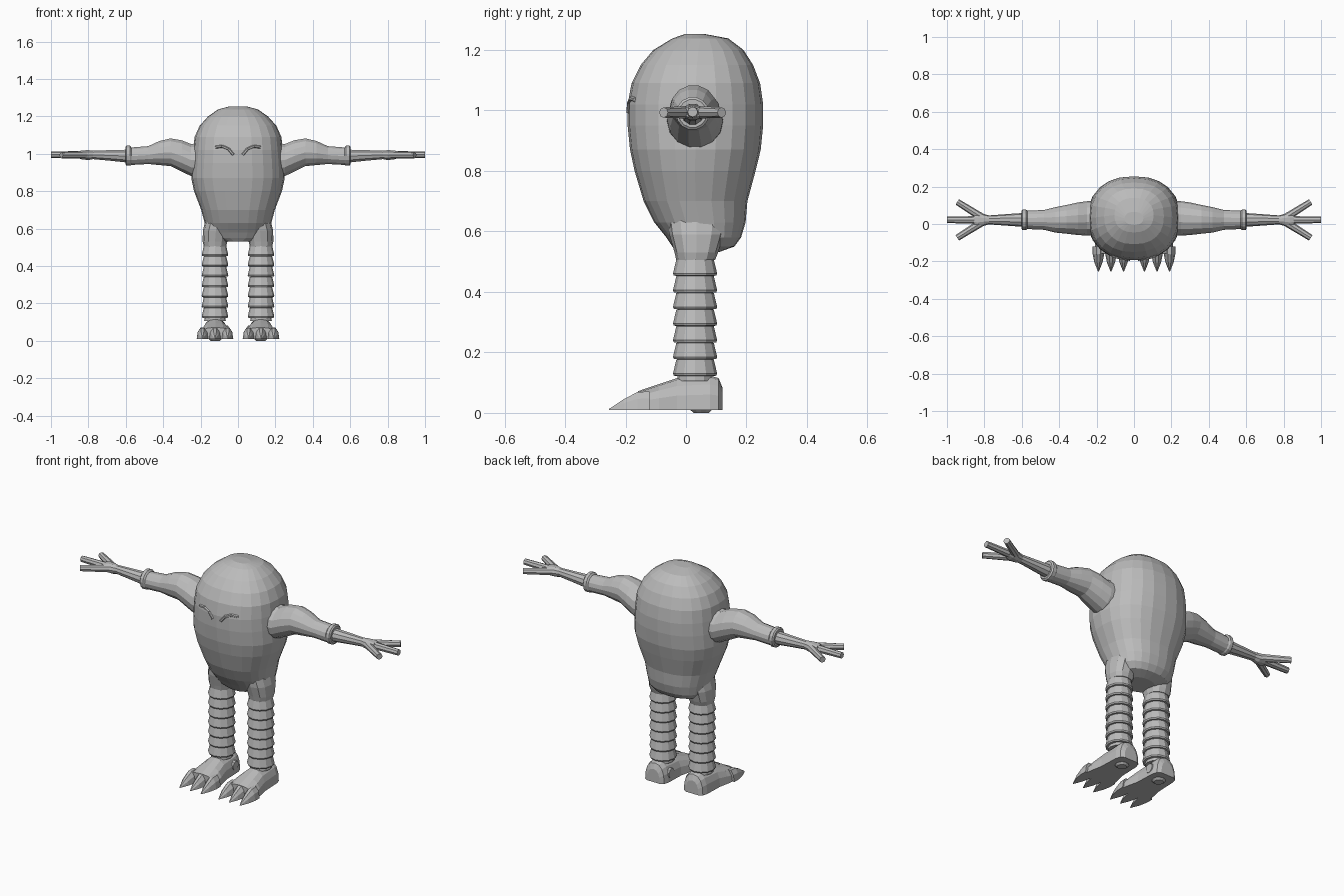
import bpy, bmesh, math
from mathutils import Vector

if "Cube" in bpy.data.objects:
    bpy.data.objects.remove(bpy.data.objects["Cube"])

grey = bpy.data.materials.new("plain grey")
grey.diffuse_color = (0.5, 0.5, 0.5, 1)
grey.use_nodes = True
grey.node_tree.nodes["Principled BSDF"].inputs["Base Color"].default_value = grey.diffuse_color


def spow(v, e):
    return math.copysign(abs(v) ** e, v)


def add_loft(bm, axis, rings, sides=12, n=2.0, floor=None):
    """Skin rings (pos, centre_a, centre_b, radius_a, radius_b) along an axis."""
    loops = []
    for pos, ca, cb, ra, rb in rings:
        loop = []
        for i in range(sides):
            t = 2 * math.pi * i / sides
            a = ca + ra * spow(math.cos(t), 2 / n)
            b = cb + rb * spow(math.sin(t), 2 / n)
            if floor is not None:
                b = max(b, floor)
            co = {'x': (pos, a, b), 'y': (a, pos, b), 'z': (a, b, pos)}[axis]
            loop.append(bm.verts.new(co))
        loops.append(loop)
    for l0, l1 in zip(loops, loops[1:]):
        for i in range(sides):
            j = (i + 1) % sides
            bm.faces.new((l0[i], l0[j], l1[j], l1[i]))
    bm.faces.new(loops[0])
    bm.faces.new(loops[-1])


def add_tube(bm, p0, p1, r0, r1, sides=8):
    p0, p1 = Vector(p0), Vector(p1)
    d = p1 - p0
    m = d.to_track_quat('Z', 'Y').to_matrix().to_4x4()
    m.translation = (p0 + p1) / 2
    bmesh.ops.create_cone(bm, cap_ends=True, segments=sides, radius1=r0,
                          radius2=r1, depth=d.length, matrix=m)


def finish(bm, name, mirror=True):
    bmesh.ops.recalc_face_normals(bm, faces=bm.faces)
    me = bpy.data.meshes.new(name)
    bm.to_mesh(me)
    bm.free()
    me.materials.append(grey)
    ob = bpy.data.objects.new(name, me)
    bpy.context.collection.objects.link(ob)
    if mirror:
        mod = ob.modifiers.new("mirror", 'MIRROR')
        mod.use_mirror_merge = False
    return ob


# Egg-shaped body: height, half width, front y, back y
profile = [(1.252, .05, -.005, .065), (1.238, .105, -.045, .14), (1.2, .16, -.108, .19),
           (1.15, .205, -.15, .222), (1.09, .232, -.18, .245), (1.02, .24, -.193, .255),
           (.95, .246, -.193, .255), (.87, .25, -.185, .247), (.8, .235, -.17, .23),
           (.7, .197, -.14, .203), (.63, .178, -.105, .197), (.58, .165, -.065, .182),
           (.55, .14, -.045, .16), (.532, .08, -.03, .11)]
bm = bmesh.new()
add_loft(bm, 'z', [(z, 0, (a + b) / 2, w, (b - a) / 2) for z, w, a, b in profile], 24, 2.3)
finish(bm, "body", mirror=False)

# Slanted brow ridges, almost sunk into the face
bm = bmesh.new()
path = [(.025, -.19, .995), (.05, -.187, 1.025), (.085, -.18, 1.04), (.12, -.168, 1.035)]
for p, q in zip(path, path[1:]):
    add_tube(bm, p, q, .008, .008, 6)
finish(bm, "brow")

# Hip stubs blending into the body
bm = bmesh.new()
add_loft(bm, 'z', [(.505, .123, .032, .06, .064), (.53, .123, .034, .066, .072),
                   (.59, .118, .035, .07, .09), (.66, .1, .035, .07, .1)], 12, 2.3)
finish(bm, "hip")

# Legs made of stacked flared rings
bm = bmesh.new()
rings = [(.105, .123, .03, .058, .058)]
step = (.508 - .122) / 7
for i in range(7):
    z = .122 + i * step
    for dz, r in ((0, .058), (.001, .07), (.008, .073), (step - .001, .062)):
        rings.append((z + dz, .123, .03, r - .002, r))
add_loft(bm, 'z', rings, 12)
finish(bm, "ringed_leg")

# Feet with a flat sole
bm = bmesh.new()
foot = [(.12, .122, .04, .075), (.108, .122, .06, .105), (.08, .122, .068, .113),
        (-.03, .122, .072, .105), (-.09, .121, .085, .085), (-.158, .12, .094, .062)]
add_loft(bm, 'y', [(y, x, .01, w, h) for y, x, w, h in foot], 16, 2.4, floor=.01)
finish(bm, "foot")

# Three claws on each foot
bm = bmesh.new()
for x in (.056, .123, .19):
    add_loft(bm, 'y', [(y, x, .01, w, h) for y, w, h in
                       ((-.12, .031, .064), (-.16, .031, .062),
                        (-.205, .022, .038), (-.255, .002, .003))], 10, floor=.01)
finish(bm, "claw")

# Round ankle button on the inner side and a pad under the sole
bm = bmesh.new()
add_tube(bm, (.075, .055, .055), (.052, .055, .055), .03, .025, 10)
add_tube(bm, (.122, .05, .012), (.122, .05, 0), .038, .025, 12)
finish(bm, "ankle_button_and_pad")

# Upper arm with bulging shoulder muscle and a cuff
bm = bmesh.new()
add_loft(bm, 'x', [(.17, .03, .965, .095, .1), (.25, .03, .966, .092, .088),
                   (.3, .028, .988, .087, .086), (.36, .025, 1.008, .077, .076),
                   (.42, .022, 1.004, .068, .066), (.48, .022, .993, .053, .049),
                   (.57, .022, .987, .049, .048), (.578, .022, .99, .055, .055),
                   (.596, .022, .99, .055, .055), (.602, .022, .99, .047, .047)], 14)
finish(bm, "upper_arm")

# Thin forearm and palm
bm = bmesh.new()
add_loft(bm, 'x', [(.58, .022, .987, .038, .037), (.68, .022, .991, .031, .03),
                   (.775, .022, .994, .024, .024), (.8, .022, .993, .031, .028),
                   (.835, .022, .994, .044, .025), (.855, .022, .995, .036, .019)], 10)
finish(bm, "forearm_and_palm")

# Three spread fingers
bm = bmesh.new()
for tip in ((1.0, .022, .995), (.945, .118, .993), (.945, -.074, .993)):
    base = (.815, .022 + (tip[1] - .022) * .15, .994)
    add_tube(bm, base, tip, .021, .017, 8)
finish(bm, "finger")
